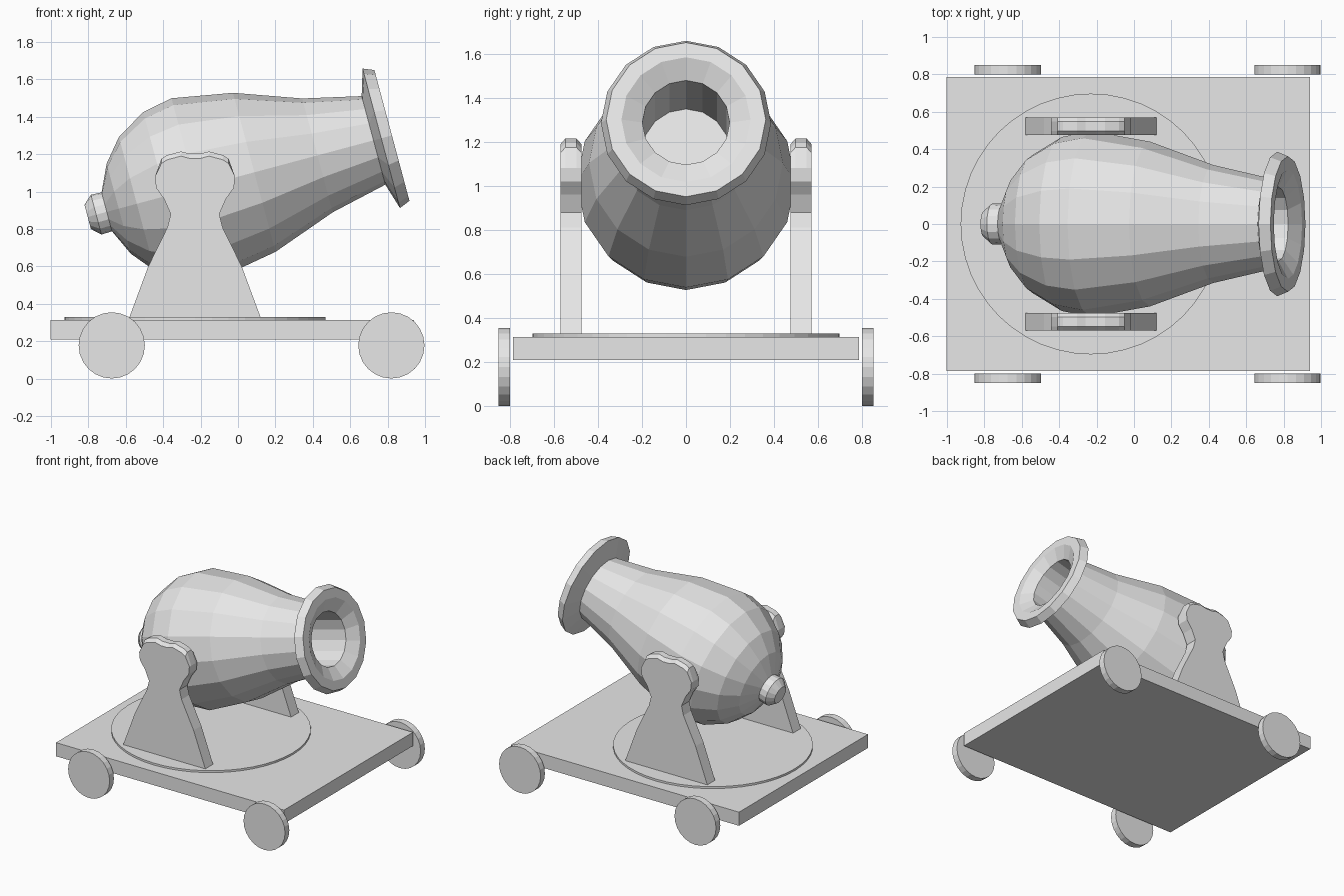
import bpy, bmesh, math
from mathutils import Matrix, Vector

default = bpy.data.objects.get("Cube")
if default:
    bpy.data.objects.remove(default, do_unlink=True)

grey = bpy.data.materials.new("plain_grey")
grey.use_nodes = True
grey.diffuse_color = (0.8, 0.8, 0.8, 1)
grey.node_tree.nodes["Principled BSDF"].inputs["Base Color"].default_value = (0.8, 0.8, 0.8, 1)


def finish(name, bm, matrix=Matrix()):
    """Turn a bmesh into a flat shaded object."""
    bmesh.ops.recalc_face_normals(bm, faces=bm.faces)
    bm.transform(matrix)
    mesh = bpy.data.meshes.new(name)
    bm.to_mesh(mesh)
    bm.free()
    mesh.materials.append(grey)
    obj = bpy.data.objects.new(name, mesh)
    bpy.context.collection.objects.link(obj)
    return obj


def loft(name, rings, matrix=Matrix()):
    """Skin closed rings of points and cap both ends."""
    bm = bmesh.new()
    loops = [[bm.verts.new(p) for p in ring] for ring in rings]
    n = len(loops[0])
    for a, b in zip(loops, loops[1:]):
        for i in range(n):
            j = (i + 1) % n
            bm.faces.new((a[i], a[j], b[j], b[i]))
    bm.faces.new(loops[0])
    bm.faces.new(loops[-1])
    return finish(name, bm, matrix)


def lathe(name, profile, sides, matrix):
    """Revolve (distance, radius) pairs about the local z axis."""
    turn = [2 * math.pi * i / sides for i in range(sides)]
    rings = [[(r * math.cos(t), r * math.sin(t), s) for t in turn] for s, r in profile]
    return loft(name, rings, matrix)


# Barrel: body, flared muzzle lip and blind bore, tilted upwards
tilt = Matrix.Translation((0, 0, 1.08)) @ Matrix.Rotation(math.radians(75), 4, 'Y')
barrel = [(-0.73, 0.10), (-0.66, 0.25), (-0.56, 0.37), (-0.40, 0.465), (-0.235, 0.497),
          (0.09, 0.44), (0.44, 0.315), (0.75, 0.245),
          (0.793, 0.386), (0.852, 0.362), (0.852, 0.293), (0.80, 0.198), (0.30, 0.198)]
lathe("barrel", barrel, 16, tilt)

# Knob at the closed end
lathe("rear_knob", [(-0.66, 0.10), (-0.73, 0.108), (-0.785, 0.11), (-0.832, 0.067)], 16, tilt)

# Platform and turntable
bm = bmesh.new()
bmesh.ops.create_cube(bm, size=1)
finish("platform", bm, Matrix.Translation((-0.03, 0, 0.2625)) @ Matrix.Diagonal((1.943, 1.57, 0.105, 1)))
lathe("turntable", [(0.31, 0.697), (0.33, 0.697)], 48, Matrix.Translation((-0.23, 0, 0)))

# Side supports: half outline mirrored about the centre line, crowned along the top
half = [(0.35, 0.33), (0.25, 0.60), (0.147, 0.81), (0.13, 0.88), (0.165, 0.96), (0.208, 1.02),
        (0.214, 1.08), (0.18, 1.175), (0.15, 1.195), (0.075, 1.215), (0.03, 1.203)]
outline = half + [(-x, z) for x, z in reversed(half)]
for side, label in ((1, "left"), (-1, "right")):
    rings = [[(x - 0.23, side * 0.522 + y, z - (drop if z > 1.15 else 0)) for x, z in outline]
             for y, drop in ((-0.047, 0.025), (-0.025, 0), (0.025, 0), (0.047, 0.025))]
    loft(label + "_support", rings)

# Wheels
for x, end in ((0.82, "front"), (-0.675, "rear")):
    for side, label in ((1, "left"), (-1, "right")):
        spin = Matrix.Translation((x, side * 0.825, 0.178)) @ Matrix.Rotation(math.pi / 2, 4, 'X')
        lathe(f"{end}_{label}_wheel", [(-0.026, 0.177), (0.026, 0.177)], 24, spin)
